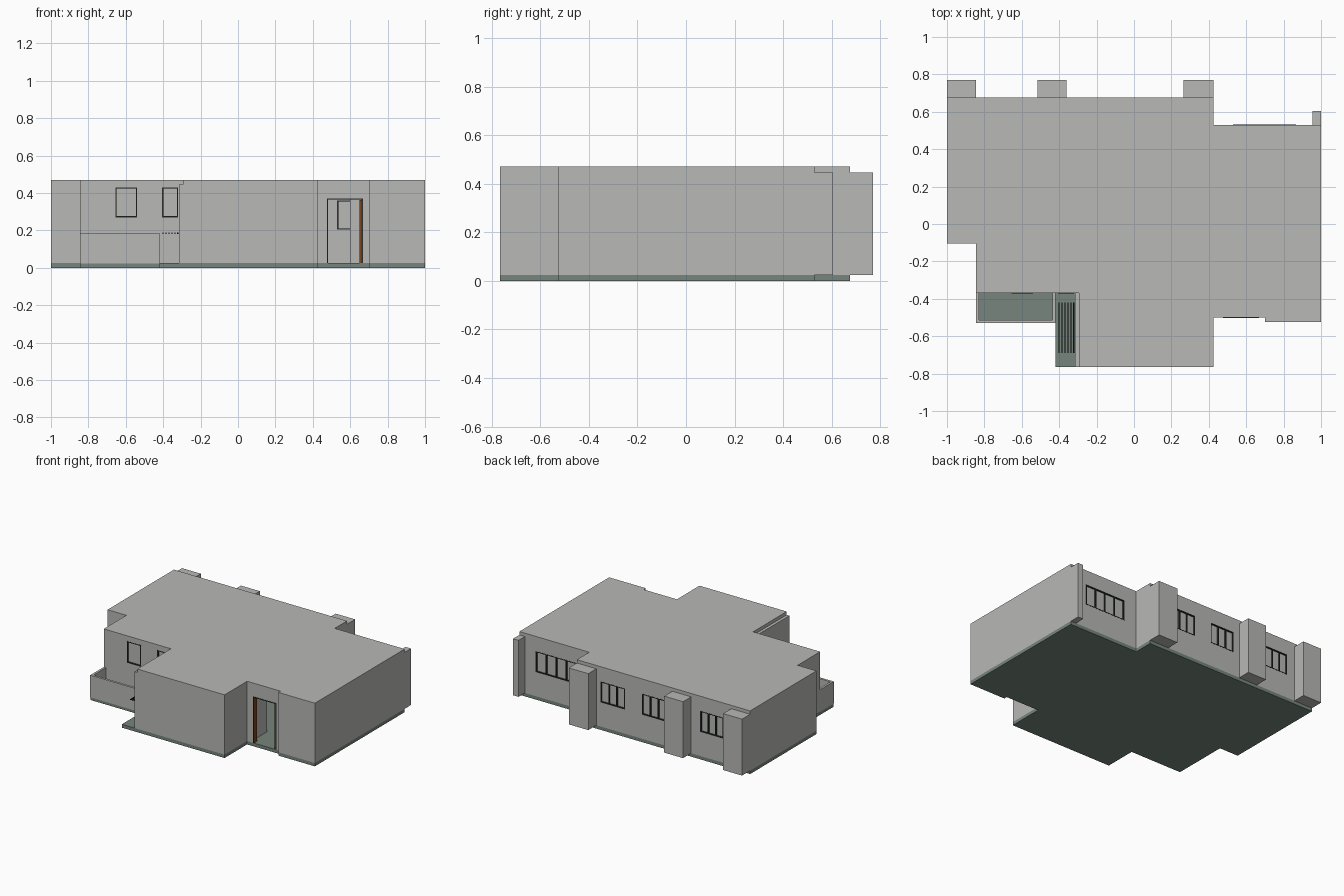
import bpy, bmesh
from mathutils import Vector

if "Cube" in bpy.data.objects:
    bpy.data.objects.remove(bpy.data.objects["Cube"])


def material(name, rgb):
    m = bpy.data.materials.new(name)
    m.diffuse_color = (*rgb, 1)
    m.use_nodes = True
    m.node_tree.nodes["Principled BSDF"].inputs["Base Color"].default_value = m.diffuse_color
    return m


GREY = material("wall_grey", (0.48, 0.48, 0.47))
GREEN = material("slab_green", (0.18, 0.235, 0.2))
DARK = material("frame_dark", (0.025, 0.03, 0.03))
BROWN = material("door_brown", (0.2, 0.06, 0.012))
BLACK = material("bar_black", (0.008, 0.008, 0.008))

T = 0.025            # wall thickness
Z0, Z1, TOP = 0.025, 0.445, 0.47


def finish(bm, name, mat):
    bmesh.ops.recalc_face_normals(bm, faces=bm.faces)
    me = bpy.data.meshes.new(name)
    bm.to_mesh(me)
    bm.free()
    me.materials.append(mat)
    ob = bpy.data.objects.new(name, me)
    bpy.context.collection.objects.link(ob)
    return ob


def add_box(bm, lo, hi):
    vs = bmesh.ops.create_cube(bm, size=1)["verts"]
    for v in vs:
        v.co = Vector([(a + b) / 2 + c * (b - a) for a, b, c in zip(lo, hi, v.co)])


def boxes(name, mat, *items):
    bm = bmesh.new()
    for lo, hi in items:
        add_box(bm, lo, hi)
    return finish(bm, name, mat)


def prism(name, mat, outline, z0, z1):
    bm = bmesh.new()
    face = bm.faces.new([bm.verts.new((x, y, z0)) for x, y in outline])
    geo = bmesh.ops.extrude_face_region(bm, geom=[face])["geom"]
    bmesh.ops.translate(bm, vec=(0, 0, z1 - z0),
                        verts=[g for g in geo if isinstance(g, bmesh.types.BMVert)])
    return finish(bm, name, mat)


# Footprint, counter-clockwise; px is the x of the porch side
def footprint(px):
    return [(-1, 0.675), (-1, -0.105), (-0.845, -0.105), (-0.845, -0.37), (px, -0.37),
            (px, -0.765), (0.425, -0.765), (0.425, -0.50), (0.70, -0.50), (0.70, -0.525),
            (1, -0.525), (1, 0.53), (0.425, 0.53), (0.425, 0.675)]


# Slab with balcony and porch, then the roof plate
slab = footprint(-0.42)
slab[3:5] = [(-0.845, -0.525), (-0.42, -0.525)]
prism("floor_slab", GREEN, slab, 0, Z0)
prism("roof", GREY, footprint(-0.293), Z1, TOP)

# Openings by wall index: x range, z range, pane count (0 = door)
OPENINGS = {
    3: [(-0.655, -0.54, 0.27, 0.43, 1), (-0.405, -0.32, 0.27, 0.43, 1)],
    7: [(0.475, 0.665, Z0, 0.37, 0)],
    11: [(0.53, 0.865, 0.205, 0.36, 4)],
    13: [(0.03, 0.23, 0.205, 0.36, 3), (-0.31, -0.11, 0.205, 0.36, 3),
         (-0.78, -0.59, 0.205, 0.36, 3)],
}

# Outer walls, one run per footprint edge, split around the openings
pts = [Vector(p) for p in footprint(-0.315)]
n = len(pts)


def convex(i):
    return (pts[i] - pts[i - 1]).cross(pts[(i + 1) % n] - pts[i]) > 0


walls = bmesh.new()
for i in range(n):
    p, q = pts[i], pts[(i + 1) % n]
    d = (q - p).normalized()
    inward = Vector((-d.y, d.x)) * T
    a = p + d * (T if convex(i) else 0)
    b = q + d * (0 if convex((i + 1) % n) else T)

    def piece(s, e, z0, z1):
        c = [s, e, s + inward, e + inward]
        xs, ys = [v.x for v in c], [v.y for v in c]
        add_box(walls, (min(xs), min(ys), z0), (max(xs), max(ys), z1))

    cur = a
    ops = sorted(OPENINGS.get(i, []), key=lambda o: o[0] * d.x)
    for x0, x1, z0, z1, panes in ops:
        s, e = sorted((x0, x1), key=lambda x: x * d.x)
        s, e = Vector((s, p.y)), Vector((e, p.y))
        piece(cur, s, Z0, Z1)
        piece(s, e, z1, Z1)
        if panes:
            piece(s, e, Z0, z0)
        cur = e
    piece(cur, b, Z0, Z1)
finish(walls, "outer_walls", GREY)


# Windows: dark frame through the wall with a recessed grey pane
def window(name, x0, x1, z0, z1, panes, ya, yb):
    f = 0.006
    ya, yb = ya - 0.001, yb + 0.001
    parts = [((x0, ya, z0), (x1, yb, z0 + f)), ((x0, ya, z1 - f), (x1, yb, z1))]
    for k in range(panes + 1):
        x = x0 + (x1 - x0 - f) * k / panes
        parts.append(((x, ya, z0 + f), (x + f, yb, z1 - f)))
    boxes(name + "_frame", DARK, *parts)
    m = (ya + yb) / 2
    boxes(name + "_pane", GREY, ((x0 + f, m - 0.002, z0 + f), (x1 - f, m + 0.002, z1 - f)))


for i, ops in OPENINGS.items():
    y = pts[i].y
    for k, (x0, x1, z0, z1, panes) in enumerate(ops):
        if panes:
            side = "front" if y < 0 else "back"
            ya, yb = (y, y + T) if y < 0 else (y - T, y)
            window(f"{side}_window_{i}_{k}", x0, x1, z0, z1, panes, ya, yb)

# Doorway: dark frame, brown jamb lining and door leaf opened inwards
boxes("door_frame", DARK,
      ((0.475, -0.502, Z0), (0.481, -0.498, 0.37)),
      ((0.659, -0.502, Z0), (0.667, -0.475, 0.37)),
      ((0.475, -0.502, 0.364), (0.667, -0.475, 0.37)))
boxes("door_jamb", BROWN, ((0.475, -0.498, Z0), (0.481, -0.465, 0.364)))
boxes("door_leaf", BROWN, ((0.65, -0.498, Z0), (0.662, -0.32, 0.362)))

# Inner partitions glimpsed through the doorway
boxes("inner_partitions", GREY,
      ((0.425, -0.50, Z0), (0.45, -0.30, Z1)),
      ((0.60, -0.10, Z0), (0.975, -0.075, Z1)))

# Back pillars and the small corner fin
boxes("back_pillars", GREY,
      *[((x, 0.675, Z0), (x + w, 0.77, Z1)) for x, w in
        ((-1, 0.155), (-0.515, 0.155), (0.265, 0.16))])
boxes("corner_fin", GREY, ((0.955, 0.53, Z0), (1, 0.605, Z1)))

# Balcony parapet
boxes("balcony_parapet", GREY,
      ((-0.845, -0.53, 0.022), (-0.42, -0.513, 0.187)),
      ((-0.845, -0.513, 0.022), (-0.828, -0.37, 0.187)),
      ((-0.435, -0.513, 0.022), (-0.42, -0.37, 0.187)))

# Slatted bars over the porch
boxes("porch_bars", BLACK,
      *[((-0.404 + k * 0.0158, -0.69, 0.181), (-0.398 + k * 0.0158, -0.42, 0.188))
        for k in range(6)])
